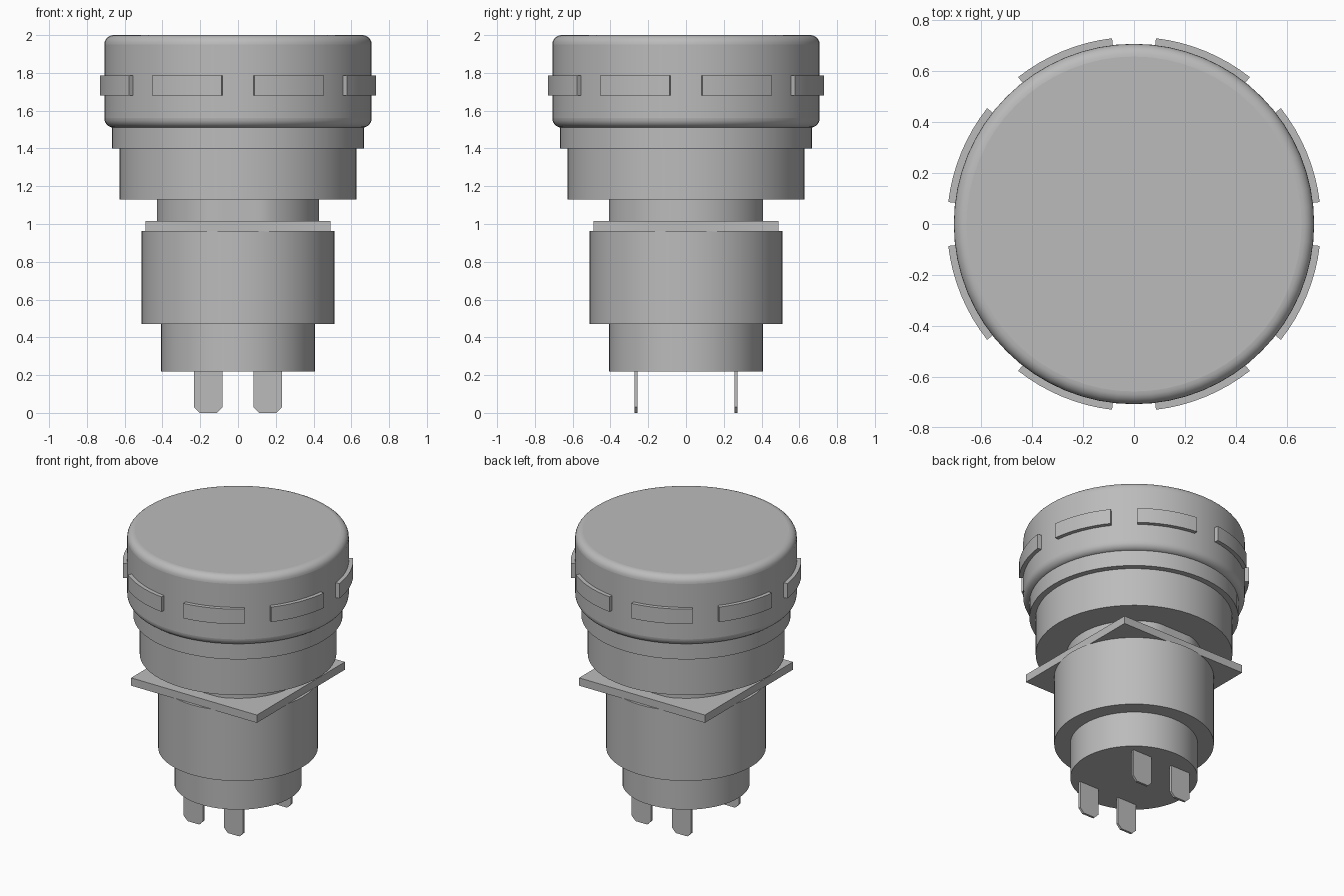
import bpy, bmesh, math
from math import radians, sin, cos, pi

if "Cube" in bpy.data.objects:
    bpy.data.objects.remove(bpy.data.objects["Cube"])

GREY = (0.5, 0.5, 0.5, 1)
mat = bpy.data.materials.new("plain grey")
mat.use_nodes = True
mat.diffuse_color = GREY
mat.node_tree.nodes["Principled BSDF"].inputs["Base Color"].default_value = GREY


def prism(name, outline, depth, location, stand_up=False):
    """Extrude a 2D outline; upright ones are drawn in x-z and extruded along y."""
    bm = bmesh.new()
    if stand_up:
        verts = [bm.verts.new((u, -depth / 2, v)) for u, v in outline]
        shift = (0, depth, 0)
    else:
        verts = [bm.verts.new((u, v, 0)) for u, v in outline]
        shift = (0, 0, depth)
    face = bm.faces.new(verts)
    moved = bmesh.ops.extrude_face_region(bm, geom=[face])["geom"]
    bmesh.ops.translate(bm, vec=shift, verts=[g for g in moved if isinstance(g, bmesh.types.BMVert)])
    bmesh.ops.recalc_face_normals(bm, faces=bm.faces)
    mesh = bpy.data.meshes.new(name)
    bm.to_mesh(mesh)
    bm.free()
    ob = bpy.data.objects.new(name, mesh)
    bpy.context.collection.objects.link(ob)
    ob.location = location
    mesh.materials.append(mat)
    return ob


def smooth(ob):
    bpy.ops.object.select_all(action="DESELECT")
    ob.select_set(True)
    bpy.context.view_layer.objects.active = ob
    bpy.ops.object.shade_smooth_by_angle(angle=radians(30))


def disc(name, radius, bottom, top, flat=None, sides=64):
    flat = flat or radius
    ring = [(radius * cos(2 * pi * i / sides), radius * sin(2 * pi * i / sides)) for i in range(sides)]
    outline = [(x, max(-flat, min(flat, y))) for x, y in ring]
    ob = prism(name, outline, top - bottom, (0, 0, bottom))
    smooth(ob)
    return ob


# Stacked round housing, bottom to top
disc("terminal_base", 0.407, 0.22, 0.48)
disc("lower_body", 0.51, 0.47, 0.963)
disc("neck", 0.43, 0.96, 1.14, flat=0.407)
disc("upper_body", 0.628, 1.13, 1.41)
disc("cap_seat", 0.668, 1.40, 1.53)

# Rounded button cap
cap = disc("button_cap", 0.708, 1.51, 2.0)
bevel = cap.modifiers.new("rounded_rims", "BEVEL")
bevel.width = 0.05
bevel.segments = 6
bevel.limit_method = "ANGLE"
bevel.angle_limit = radians(40)

# Square mounting plate
h = 0.49
prism("mounting_plate", [(-h, -h), (h, -h), (h, h), (-h, h)], 0.055, (0, 0, 0.96))

# Eight curved grip tabs around the cap
half, steps = radians(15.75), 8
arc = [-half + 2 * half * i / steps for i in range(steps + 1)]
tab_outline = [(0.735 * cos(a), 0.735 * sin(a)) for a in arc]
tab_outline += [(0.69 * cos(a), 0.69 * sin(a)) for a in reversed(arc)]
for i in range(8):
    tab = prism(f"grip_tab_{i + 1}", tab_outline, 0.105, (0, 0, 1.68))
    tab.rotation_euler.z = radians(22.5 + 45 * i)
    smooth(tab)

# Four blade terminals with clipped lower corners
w, c = 0.075, 0.03
blade = [(-w, 0.23), (-w, c), (c - w, 0), (w - c, 0), (w, c), (w, 0.23)]
for side, x in (("right", -0.157), ("left", 0.157)):
    for end, y in (("front", -0.265), ("back", 0.265)):
        prism(f"{end}_{side}_terminal", blade, 0.016, (x, y, 0), stand_up=True)
